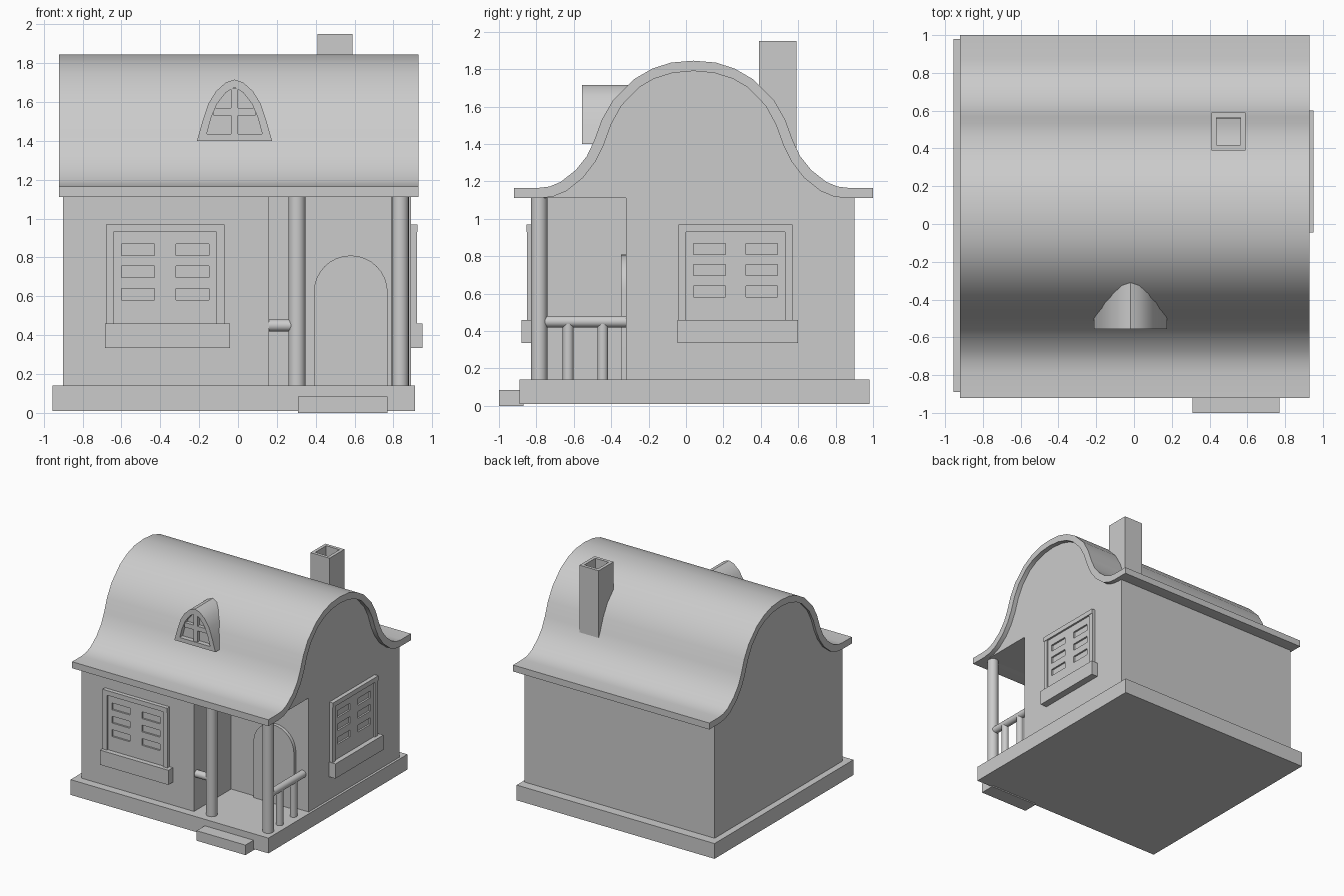
import bpy, bmesh, math
from mathutils import Vector, Matrix

if "Cube" in bpy.data.objects:
    bpy.data.objects.remove(bpy.data.objects["Cube"])


def make(name, bm, smooth=False):
    bmesh.ops.recalc_face_normals(bm, faces=bm.faces)
    me = bpy.data.meshes.new(name)
    bm.to_mesh(me)
    bm.free()
    ob = bpy.data.objects.new(name, me)
    bpy.context.collection.objects.link(ob)
    if smooth:
        bpy.ops.object.select_all(action='DESELECT')
        ob.select_set(True)
        bpy.context.view_layer.objects.active = ob
        bpy.ops.object.shade_smooth_by_angle(angle=math.radians(35))
    return ob


def add_box(bm, x, y, z):
    size = Vector((x[1] - x[0], y[1] - y[0], z[1] - z[0]))
    mid = Vector((sum(x) / 2, sum(y) / 2, sum(z) / 2))
    bmesh.ops.create_cube(bm, size=1, matrix=Matrix.Translation(mid) @ Matrix.Diagonal(size.to_4d()))


def boxes(name, *specs):
    bm = bmesh.new()
    for s in specs:
        add_box(bm, *s)
    return make(name, bm)


def prism(name, pts, axis, a, b, smooth=False):
    """Extrude a 2D outline along an axis from a to b."""
    place = {'x': lambda p, t: (t, p[0], p[1]),
             'y': lambda p, t: (p[0], t, p[1]),
             'z': lambda p, t: (p[0], p[1], t)}[axis]
    bm = bmesh.new()
    lo = [bm.verts.new(place(p, a)) for p in pts]
    hi = [bm.verts.new(place(p, b)) for p in pts]
    bm.faces.new(lo)
    bm.faces.new(hi)
    for i in range(len(pts)):
        j = (i + 1) % len(pts)
        bm.faces.new((lo[i], lo[j], hi[j], hi[i]))
    return make(name, bm, smooth)


def rod(name, p, q, r):
    p, q = Vector(p), Vector(q)
    rot = (q - p).to_track_quat('Z', 'Y').to_matrix().to_4x4()
    bm = bmesh.new()
    bmesh.ops.create_cone(bm, cap_ends=True, segments=20, radius1=r, radius2=r, depth=(q - p).length,
                          matrix=Matrix.Translation((p + q) / 2) @ rot)
    return make(name, bm, True)


def cut(ob, cutter):
    mod = ob.modifiers.new("cut", 'BOOLEAN')
    mod.object, mod.operation, mod.solver = cutter, 'DIFFERENCE', 'EXACT'
    bpy.context.view_layer.objects.active = ob
    bpy.ops.object.modifier_apply(modifier="cut")
    bpy.data.objects.remove(cutter)


def mirrored(half, c):
    """Full symmetric outline from (distance, height) points starting at the apex."""
    return [(c - d, z) for d, z in reversed(half)] + [(c + d, z) for d, z in half[1:]]


# Plinth and doorstep
boxes("base_slab", ((-.955, .91), (-.89, .98), (.01, .14)))
boxes("door_step", ((.31, .77), (-1, -.87), (0, .085)))

# L-shaped walls around the porch corner
prism("walls", [(-.9, -.82), (.16, -.82), (.16, -.32), (.89, -.32), (.89, .9), (-.9, .9)], 'z', .14, 1.11)

# Bell-shaped roof shell and the gable below it
outer = [(0, 1.845), (.12, 1.835), (.22, 1.803), (.32, 1.745), (.43, 1.635), (.49, 1.53), (.53, 1.42),
         (.57, 1.335), (.63, 1.26), (.71, 1.197), (.77, 1.172), (.83, 1.165), (.96, 1.165)]
inner = [(0, 1.79), (.11, 1.78), (.21, 1.749), (.29, 1.703), (.385, 1.605), (.44, 1.505), (.48, 1.395),
         (.525, 1.305), (.59, 1.22), (.68, 1.148), (.75, 1.119), (.82, 1.11), (.96, 1.11)]
prism("roof", mirrored(outer, .04) + mirrored(inner, .04)[::-1], 'x', -.92, .93, True)
prism("gable", mirrored(inner[:-1], .04), 'x', -.9, .89)

# Chimney with open flue
chimney = boxes("chimney", ((.41, .59), (.39, .59), (1.3, 1.95)))
cut(chimney, boxes("flue_cutter", ((.437, .563), (.417, .563), (1.45, 2.1))))

# Dormer with glazing bars
hood = [(0, 1.715), (.045, 1.70), (.095, 1.655), (.135, 1.59), (.165, 1.5), (.193, 1.40)]
pane = [(0, 1.675), (.045, 1.648), (.09, 1.59), (.12, 1.52), (.143, 1.435)]
dormer = prism("dormer", mirrored(hood, -.018), 'y', -.555, -.2, True)
cut(dormer, prism("dormer_cutter", mirrored(pane, -.018), 'y', -.6, -.515))
boxes("dormer_bars", ((-.036, 0), (-.548, -.51), (1.43, 1.67)),
      ((-.125, .09), (-.545, -.51), (1.53, 1.57)))


# Windows: frame, shuttered panel with slots, lintel and sill
def window(name, loc, turn):
    parts = [
        boxes(name + "_frame", ((-.305, -.265), (-.03, .01), (.46, .93)),
              ((.265, .305), (-.03, .01), (.46, .93))),
        boxes(name + "_lintel", ((-.305, .305), (-.034, .01), (.93, .97))),
        boxes(name + "_sill", ((-.31, .335), (-.06, .01), (.335, .46)))]
    panel = boxes(name + "_panel", ((-.265, .265), (-.018, .01), (.46, .93)))
    cut(panel, boxes(name + "_cutter", *[((u, u + .17), (-.1, -.003), (z, z + .058))
                                         for u in (-.225, .055) for z in (.582, .697, .81)]))
    for ob in parts + [panel]:
        ob.location = loc
        ob.rotation_euler.z = turn


window("front_window", (-.375, -.82, 0), 0)
window("side_window", (.89, .265, 0), math.pi / 2)

# Arched door on the recessed porch wall
arch = [(.58 + .19 * math.cos(math.pi * i / 16), .62 + .19 * math.sin(math.pi * i / 16)) for i in range(17)]
prism("door", [(.39, .14), (.77, .14)] + arch, 'y', -.348, -.31, True)

# Porch columns, rails and balusters
for side, x in (("left", .303), ("right", .835)):
    rod(side + "_column", (x, -.785, .14), (x, -.785, 1.115), .044)
rod("front_rail", (.15, -.785, .45), (.275, -.785, .45), .031)
rod("side_rail", (.835, -.755, .45), (.835, -.315, .45), .031)
for i, y in enumerate((-.63, -.445)):
    rod(f"baluster_{i + 1}", (.835, y, .14), (.835, y, .44), .029)
